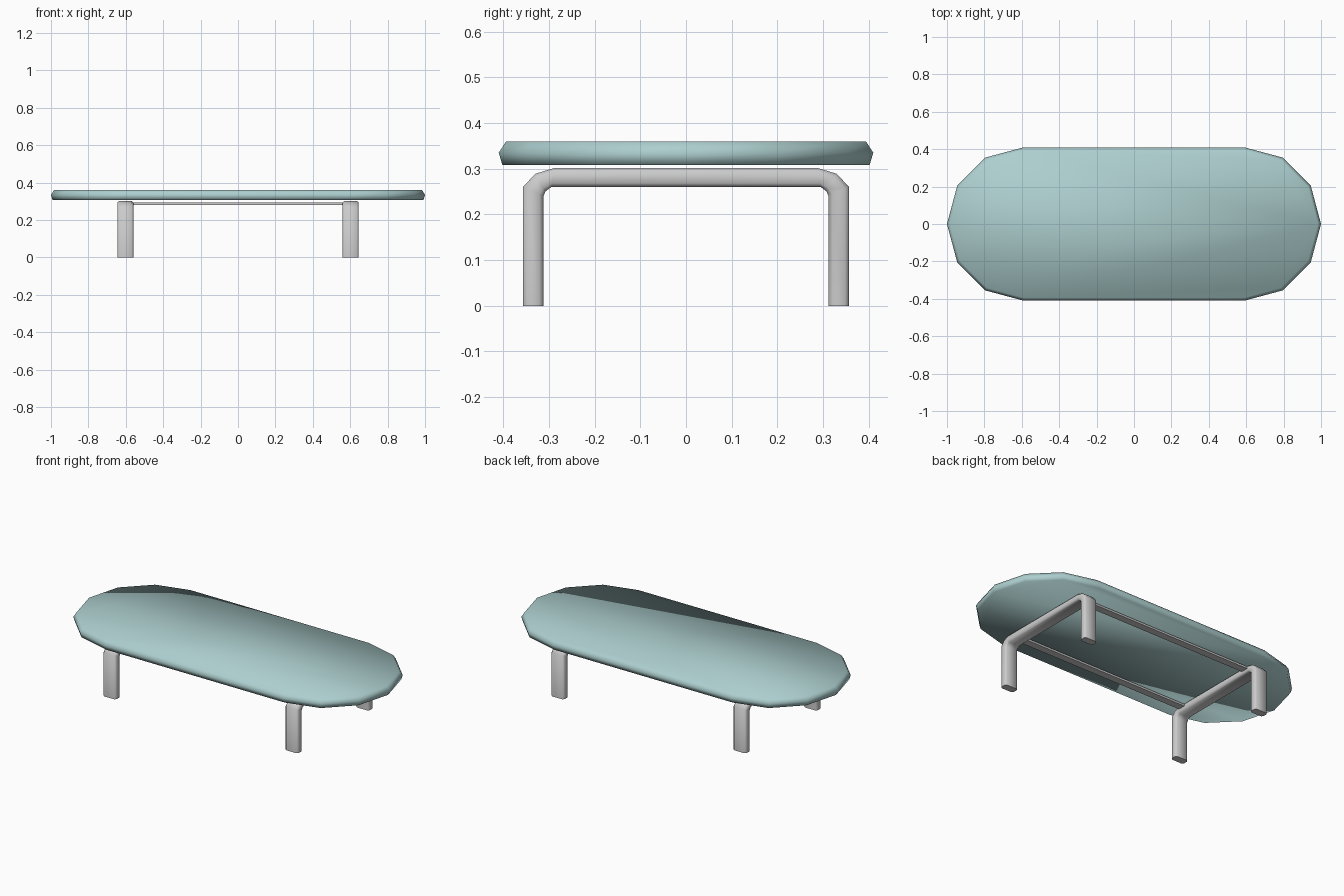
import bpy, bmesh, math

if "Cube" in bpy.data.objects:
    bpy.data.objects.remove(bpy.data.objects["Cube"])


def finish(bm, name, color=None, angle=40):
    bmesh.ops.recalc_face_normals(bm, faces=bm.faces)
    mesh = bpy.data.meshes.new(name)
    bm.to_mesh(mesh)
    bm.free()
    ob = bpy.data.objects.new(name, mesh)
    bpy.context.collection.objects.link(ob)
    if color:
        mat = bpy.data.materials.new(name + "_paint")
        mat.diffuse_color = color
        mat.use_nodes = True
        mat.node_tree.nodes["Principled BSDF"].inputs["Base Color"].default_value = mat.diffuse_color
        mesh.materials.append(mat)
    bpy.ops.object.select_all(action='DESELECT')
    bpy.context.view_layer.objects.active = ob
    ob.select_set(True)
    bpy.ops.object.shade_smooth_by_angle(angle=math.radians(angle))
    return ob


def skin(bm, rings):
    # Join closed rings of points into a capped tube
    loops = [[bm.verts.new(p) for p in ring] for ring in rings]
    n = len(loops[0])
    for a, b in zip(loops, loops[1:]):
        for i in range(n):
            j = (i + 1) % n
            bm.faces.new((a[i], a[j], b[j], b[i]))
    bm.faces.new(loops[0])
    bm.faces.new(loops[-1])


# Tabletop: low-poly stadium outline with a softened rim
def stadium(radius, z, half=0.59, steps=6):
    pts = []
    for side, start in ((1, -90), (-1, 90)):
        for i in range(steps + 1):
            a = math.radians(start + 180 * i / steps)
            pts.append((side * half + radius * math.cos(a), radius * math.sin(a), z))
    return pts


bm = bmesh.new()
skin(bm, [stadium(r, z) for r, z in ((0.402, 0.308), (0.41, 0.335), (0.394, 0.36))])
finish(bm, "tabletop", (0.42, 0.62, 0.62, 1), 80)

# Leg frames: rounded flat bar swept along an arch
outer = [(0.357, 0), (0.357, 0.26), (0.33, 0.289), (0.287, 0.302)]
inner = [(0.312, 0), (0.312, 0.24), (0.308, 0.25), (0.295, 0.26)]
outer += [(-y, z) for y, z in reversed(outer)]
inner += [(-y, z) for y, z in reversed(inner)]
HALF = 0.043
section = [(-HALF, 0.2), (-HALF, 0.8), (-HALF + 0.009, 1), (HALF - 0.009, 1),
           (HALF, 0.8), (HALF, 0.2), (HALF - 0.009, 0), (-HALF + 0.009, 0)]

for name, cx in (("left_leg_frame", -0.602), ("right_leg_frame", 0.602)):
    bm = bmesh.new()
    skin(bm, [[(cx + dx, iy + (oy - iy) * t, iz + (oz - iz) * t) for dx, t in section]
              for (oy, oz), (iy, iz) in zip(outer, inner)])
    finish(bm, name, None, 60)

# Long rails joining the two frames
for name, y in (("front_rail", -0.265), ("back_rail", 0.265)):
    bm = bmesh.new()
    bmesh.ops.create_cube(bm, size=1)
    bmesh.ops.scale(bm, vec=(1.15, 0.045, 0.012), verts=bm.verts)
    bmesh.ops.translate(bm, vec=(0, y, 0.287), verts=bm.verts)
    finish(bm, name)
